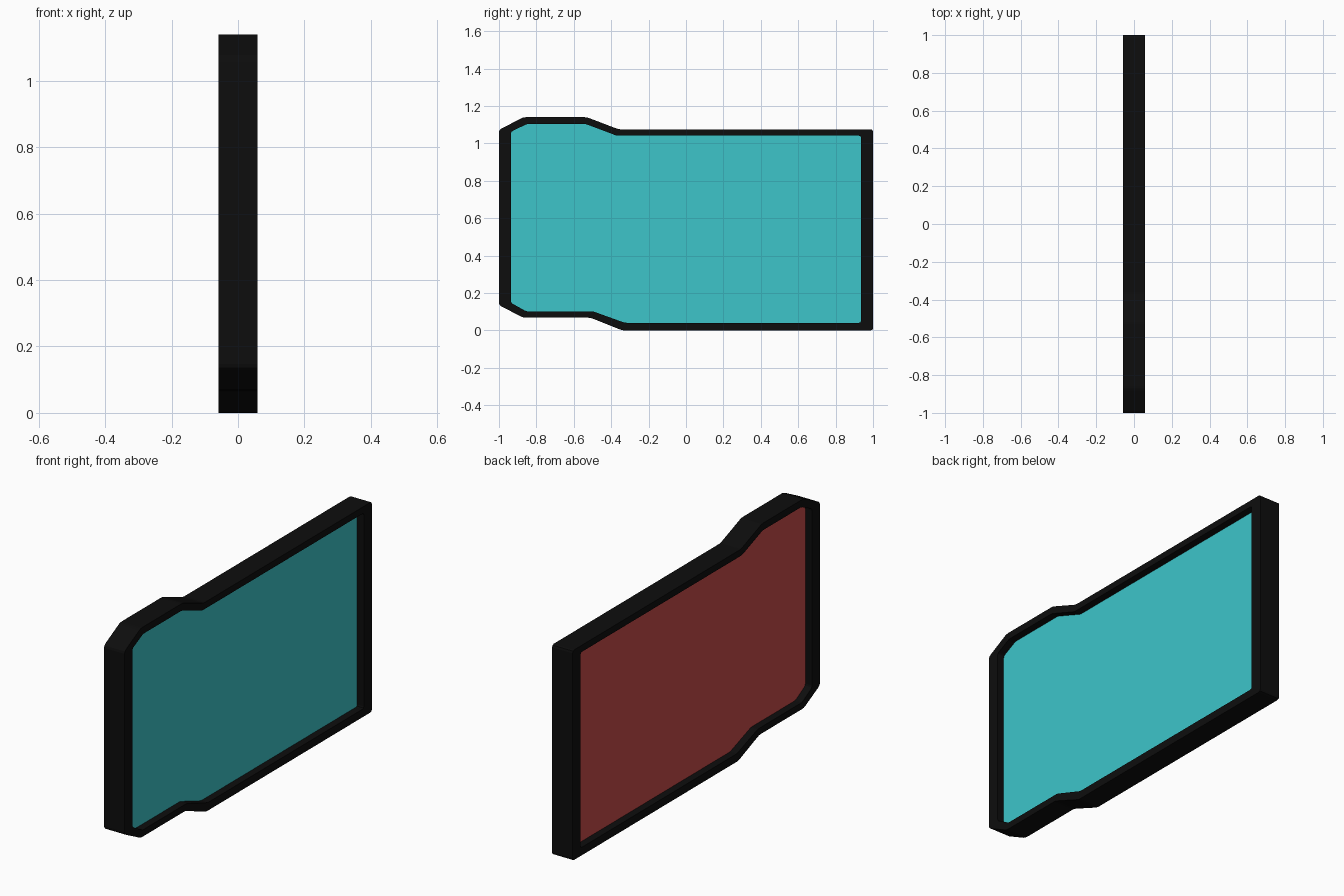
import bpy, bmesh
from mathutils import Vector

if "Cube" in bpy.data.objects:
    bpy.data.objects.remove(bpy.data.objects["Cube"])

HALF = 0.058      # half thickness of the frame
PANEL = 0.02      # half thickness of the recessed panel

# Matching outlines in (y, z)
OUTER = [(-1, 0.135), (-0.87, 0.068), (-0.51, 0.068), (-0.34, 0), (1, 0),
         (1, 1.075), (-0.36, 1.075), (-0.53, 1.14), (-0.87, 1.14), (-1, 1.072)]
INNER = [(-0.936, 0.148), (-0.855, 0.102), (-0.497, 0.102), (-0.328, 0.041), (0.935, 0.041),
         (0.935, 1.041), (-0.37, 1.041), (-0.537, 1.104), (-0.85, 1.104), (-0.936, 1.062)]


def material(name, color):
    mat = bpy.data.materials.new(name)
    mat.diffuse_color = (*color, 1)
    mat.use_nodes = True
    mat.node_tree.nodes["Principled BSDF"].inputs["Base Color"].default_value = mat.diffuse_color
    return mat


def rounded(points, r=0.013):
    """Replace each corner by three points on a small arc."""
    pts = [Vector(p) for p in points]
    out = []
    for i, p in enumerate(pts):
        a = p + (pts[i - 1] - p).normalized() * r
        b = p + (pts[(i + 1) % len(pts)] - p).normalized() * r
        out += [a, (a + 2 * p + b) / 4, b]
    return out


def finish(bm, name, mats):
    bmesh.ops.recalc_face_normals(bm, faces=bm.faces)
    mesh = bpy.data.meshes.new(name)
    bm.to_mesh(mesh)
    bm.free()
    for m in mats:
        mesh.materials.append(m)
    obj = bpy.data.objects.new(name, mesh)
    bpy.context.collection.objects.link(obj)
    return obj


def ring(bm, outline, x):
    return [bm.verts.new((x, p.x, p.y)) for p in outline]


def bridge(bm, a, b):
    n = len(a)
    for i in range(n):
        j = (i + 1) % n
        bm.faces.new((a[i], a[j], b[j], b[i]))


outer, inner = rounded(OUTER), rounded(INNER, 0.01)

# Frame: four edge loops joined into a closed band
bm = bmesh.new()
loops = [ring(bm, outer, HALF), ring(bm, inner, HALF),
         ring(bm, inner, -HALF), ring(bm, outer, -HALF)]
for k in range(4):
    bridge(bm, loops[k], loops[(k + 1) % 4])
finish(bm, "frame", [material("black", (0.004, 0.004, 0.004))])

# Recessed panel: cyan on the right side, red on the left
bm = bmesh.new()
right, left = ring(bm, inner, PANEL), ring(bm, inner, -PANEL)
bridge(bm, right, left)
bm.faces.new(right)
bm.faces.new(left).material_index = 1
finish(bm, "panel", [material("cyan", (0.047, 0.56, 0.59)),
                     material("red", (0.58, 0.07, 0.067))])
